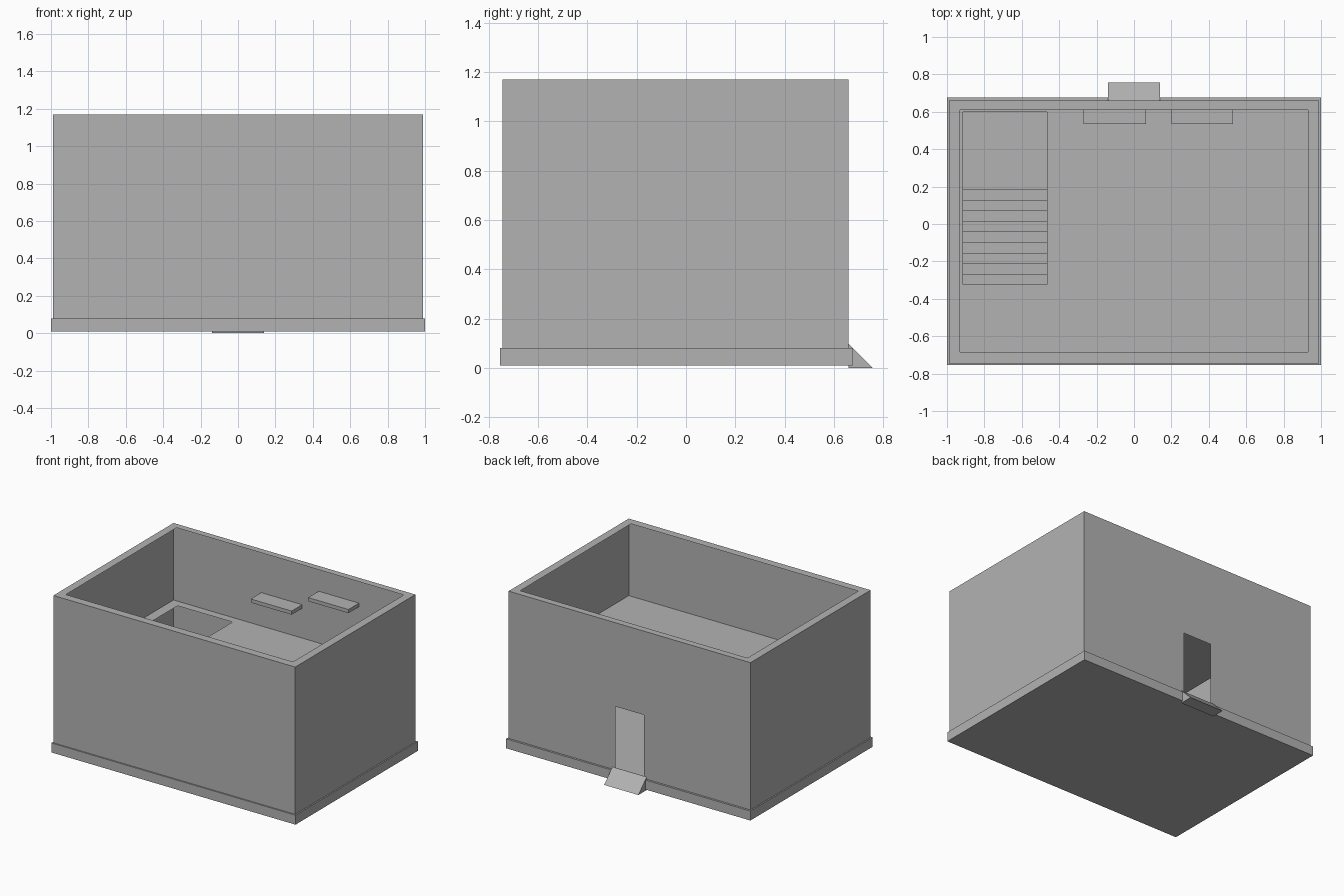
import bpy
import bmesh

cube = bpy.data.objects.get("Cube")
if cube:
    bpy.data.objects.remove(cube, do_unlink=True)

grey = bpy.data.materials.new("plain grey")
grey.use_nodes = True
GREY = (0.45, 0.45, 0.45, 1)
grey.diffuse_color = GREY
grey.node_tree.nodes["Principled BSDF"].inputs["Base Color"].default_value = GREY

# Shared outlines
X, Y0, Y1 = 0.99, -0.745, 0.66          # wall shell
BASE_TOP, FLOOR, TOP = 0.08, 0.60, 1.17
DOOR_X, DOOR_TOP = 0.117, 0.55
HOLE = (-0.915, -0.465, -0.38, 0.60)    # stairwell opening


def make(name, faces):
    """Object from a list of polygons, welded at shared corners."""
    bm = bmesh.new()
    for pts in faces:
        bm.faces.new([bm.verts.new(p) for p in pts])
    bmesh.ops.remove_doubles(bm, verts=bm.verts, dist=0.0001)
    mesh = bpy.data.meshes.new(name)
    bm.to_mesh(mesh)
    bm.free()
    mesh.materials.append(grey)
    obj = bpy.data.objects.new(name, mesh)
    bpy.context.collection.objects.link(obj)
    return obj


def prism(name, profile, x0, x1):
    """Extrude a (y, z) profile, listed counter-clockwise from +x, along x."""
    a = [(x0, y, z) for y, z in profile]
    b = [(x1, y, z) for y, z in profile]
    n = len(profile)
    sides = [(a[i], a[(i + 1) % n], b[(i + 1) % n], b[i]) for i in range(n)]
    return make(name, [a[::-1], b] + [s[::-1] for s in sides])


def box(name, x0, x1, y0, y1, z0, z1):
    return prism(name, [(y0, z0), (y1, z0), (y1, z1), (y0, z1)], x0, x1)


def ring(name, outer, inner, z):
    """Flat plate with a rectangular opening."""
    def corners(r):
        return [(r[0], r[2], z), (r[1], r[2], z), (r[1], r[3], z), (r[0], r[3], z)]
    o, i = corners(outer), corners(inner)
    return make(name, [(o[k], o[(k + 1) % 4], i[(k + 1) % 4], i[k]) for k in range(4)])


# Foundation slab
box("foundation", -1, 1, -0.755, 0.675, 0.01, BASE_TOP)


# Thin outer walls, with a doorway in the back one
def panel(ax, ay, bx, by, z0=BASE_TOP, z1=TOP):
    return [(ax, ay, z0), (bx, by, z0), (bx, by, z1), (ax, ay, z1)]


make("walls", [
    panel(-X, Y0, X, Y0),
    panel(X, Y0, X, Y1),
    panel(-X, Y1, -X, Y0),
    panel(X, Y1, DOOR_X, Y1),
    panel(-DOOR_X, Y1, -X, Y1),
    panel(DOOR_X, Y1, -DOOR_X, Y1, DOOR_TOP),
])

# Flat rim around the open top, and the upper floor with its stairwell
ring("wall_rim", (-X, X, Y0, Y1), (-0.93, 0.93, -0.685, 0.61), TOP)
ring("upper_floor", (-X, X, Y0, Y1), HOLE, FLOOR)

# Stairs climbing towards the front
STEPS = 10
START = 0.185
run = (START - HOLE[2]) / STEPS
rise = (FLOOR - BASE_TOP) / STEPS
profile = [(HOLE[2], BASE_TOP), (START, BASE_TOP)]
for i in range(STEPS):
    z = BASE_TOP + (i + 1) * rise
    profile += [(START - i * run, z), (START - (i + 1) * run, z)]
prism("stairs", profile, HOLE[0], HOLE[1])

# Two shelves on the back wall
for name, x0, x1, z in (("lower_shelf", -0.27, 0.065, 0.848),
                        ("upper_shelf", 0.20, 0.53, 0.984)):
    box(name, x0, x1, 0.535, Y1 - 0.002, z - 0.027, z)

# Entrance ramp
prism("door_ramp", [(Y1, 0), (0.757, 0), (Y1, 0.097)], -0.14, 0.14)
